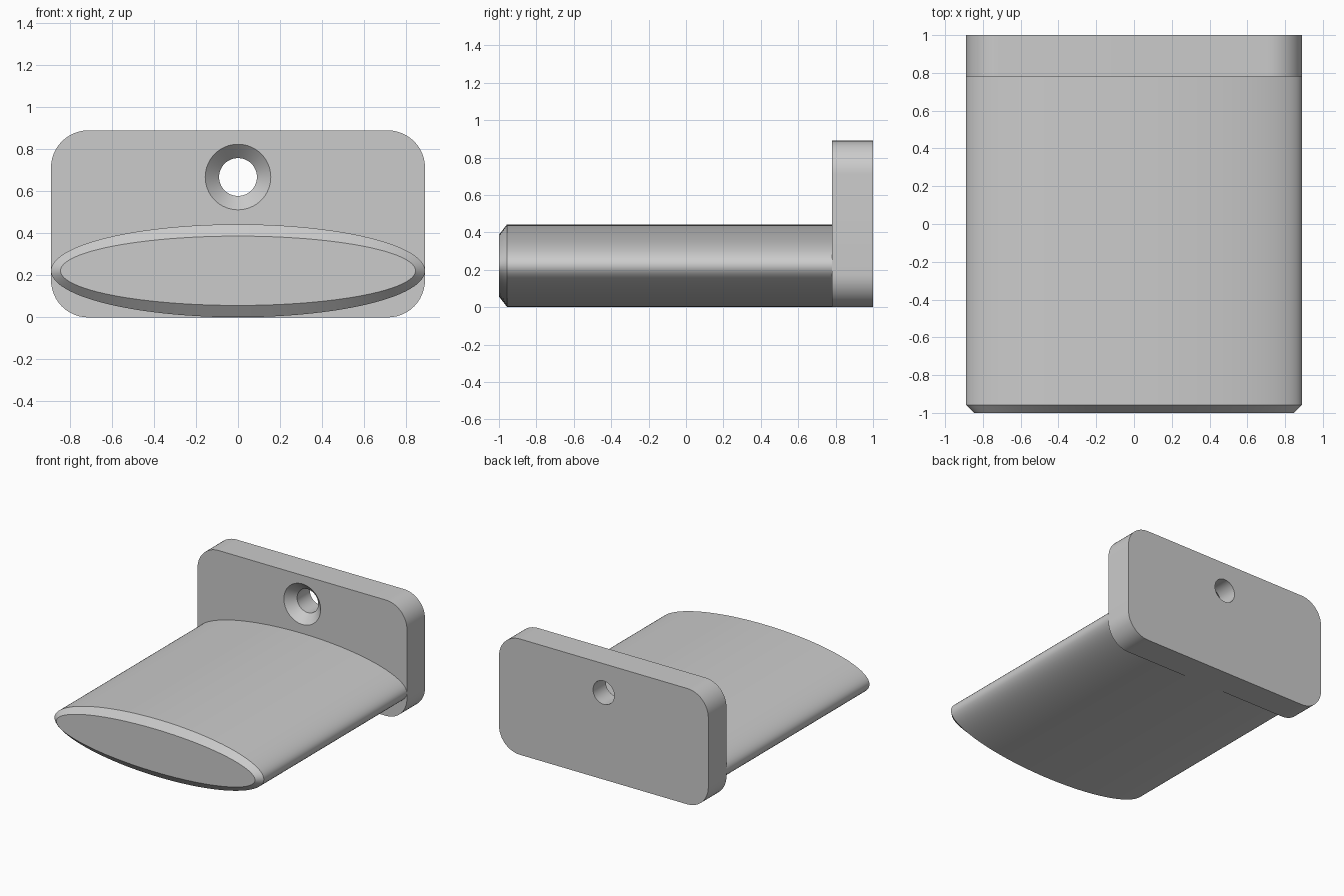
import bpy, bmesh
from math import sin, cos, pi, radians

cube = bpy.data.objects.get("Cube")
if cube:
    bpy.data.objects.remove(cube, do_unlink=True)

grey = bpy.data.materials.new("plain_grey")
grey.use_nodes = True
grey.diffuse_color = (0.6, 0.6, 0.6, 1)
grey.node_tree.nodes["Principled BSDF"].inputs["Base Color"].default_value = (0.6, 0.6, 0.6, 1)


def ellipse(a, b, z, y, count=96):
    """Ring of points around the y axis."""
    steps = [2 * pi * i / count for i in range(count)]
    return [(a * cos(t), y, z + b * sin(t)) for t in steps]


def rounded_rect(half_width, height, r, y, count=12):
    points = []
    corners = [(1, 1), (-1, 1), (-1, -1), (1, -1)]
    for k, (sx, sz) in enumerate(corners):
        cx = sx * (half_width - r)
        cz = height / 2 + sz * (height / 2 - r)
        for i in range(count + 1):
            t = (k + i / count) * pi / 2
            points.append((cx + r * cos(t), y, cz + r * sin(t)))
    return points


def loft(name, rings):
    """Closed solid through a series of matching rings."""
    bm = bmesh.new()
    loops = [[bm.verts.new(p) for p in ring] for ring in rings]
    for low, high in zip(loops, loops[1:]):
        for i in range(len(low)):
            j = (i + 1) % len(low)
            bm.faces.new((low[i], low[j], high[j], high[i]))
    bm.faces.new(loops[0])
    bm.faces.new(loops[-1])
    bmesh.ops.recalc_face_normals(bm, faces=bm.faces)
    mesh = bpy.data.meshes.new(name)
    bm.to_mesh(mesh)
    bm.free()
    mesh.materials.append(grey)
    obj = bpy.data.objects.new(name, mesh)
    bpy.context.collection.objects.link(obj)
    return obj


def activate(obj):
    bpy.ops.object.select_all(action='DESELECT')
    obj.select_set(True)
    bpy.context.view_layer.objects.active = obj


# Oval arm with a chamfered front end
arm = loft("oval_arm", [
    ellipse(0.845, 0.165, 0.222, -1.0),
    ellipse(0.89, 0.221, 0.222, -0.957),
    ellipse(0.89, 0.221, 0.222, 0.785),
])

# Mounting plate with rounded corners
plate = loft("mounting_plate", [rounded_rect(0.89, 0.89, 0.178, y) for y in (0.78, 1.0)])

# Countersunk screw hole
hole = loft("screw_hole_cutter", [
    ellipse(r, r, 0.668, y, 64)
    for r, y in ((0.166, 0.77), (0.09, 0.846), (0.09, 1.05))
])
hole.hide_render = True
activate(plate)
cut = plate.modifiers.new("screw_hole", 'BOOLEAN')
cut.operation = 'DIFFERENCE'
cut.solver = 'EXACT'
cut.object = hole
bpy.ops.object.modifier_apply(modifier=cut.name)
bpy.data.objects.remove(hole, do_unlink=True)

for part in (arm, plate):
    activate(part)
    bpy.ops.object.shade_smooth_by_angle(angle=radians(30))
